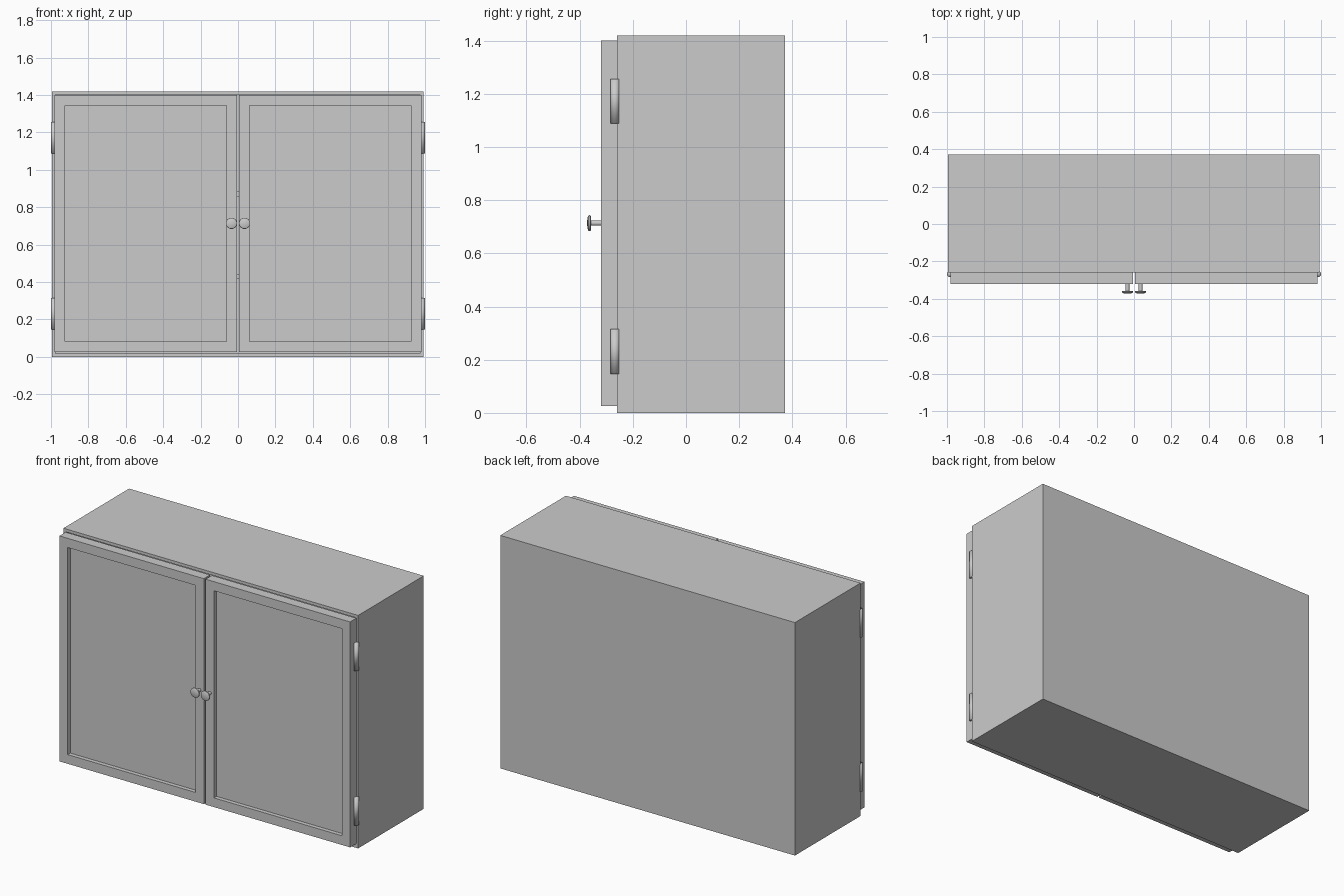
import bpy, bmesh, math
from mathutils import Matrix, Vector

cube = bpy.data.objects.get("Cube")
if cube:
    bpy.data.objects.remove(cube, do_unlink=True)

grey = bpy.data.materials.new("plain grey")
grey.use_nodes = True
grey.diffuse_color = (0.6, 0.6, 0.6, 1)
grey.node_tree.nodes["Principled BSDF"].inputs["Base Color"].default_value = (0.6, 0.6, 0.6, 1)


def finish(bm, name):
    bmesh.ops.recalc_face_normals(bm, faces=bm.faces[:])
    mesh = bpy.data.meshes.new(name)
    bm.to_mesh(mesh)
    bm.free()
    mesh.materials.append(grey)
    obj = bpy.data.objects.new(name, mesh)
    bpy.context.collection.objects.link(obj)
    return obj


def box_mesh(low, high):
    low, high = Vector(low), Vector(high)
    bm = bmesh.new()
    bmesh.ops.create_cube(bm, size=1)
    bmesh.ops.transform(bm, verts=bm.verts[:], matrix=Matrix.Translation((low + high) / 2)
                        @ Matrix.Diagonal((*(high - low), 1)))
    return bm


def recess_front(bm, border, depth):
    """Inset the front face and push the middle back."""
    bm.normal_update()
    front = min(bm.faces, key=lambda f: f.normal.y)
    bmesh.ops.inset_region(bm, faces=[front], thickness=border, use_even_offset=True)
    rim = bmesh.ops.extrude_discrete_faces(bm, faces=[front])["faces"][0]
    bmesh.ops.translate(bm, verts=rim.verts[:], vec=(0, depth, 0))


def smooth(obj, angle):
    bpy.ops.object.select_all(action="DESELECT")
    obj.select_set(True)
    bpy.context.view_layer.objects.active = obj
    bpy.ops.object.shade_smooth_by_angle(angle=math.radians(angle))


left, right, front, back, height, wall = -0.995, 0.992, -0.26, 0.372, 1.42, 0.018

# Open-fronted cabinet
carcass = box_mesh((left, front, 0), (right, back, height))
recess_front(carcass, wall, back - front - wall)
finish(carcass, "cabinet_body")

# Inner shelves
for name, z in (("lower_shelf", 0.43), ("upper_shelf", 0.87)):
    finish(box_mesh((left + wall, front + 0.02, z - 0.013),
                    (right - wall, back - wall, z + 0.013)), name)

# Knob outline: radius and distance out from the door
knob_profile = [(0, 0), (0.01, 0), (0.01, 0.037), (0.026, 0.037),
                (0.03, 0.041), (0.029, 0.047), (0.02, 0.051), (0, 0.052)]

for side, label in ((1, "left"), (-1, "right")):
    # Door with sunken panel
    xs = sorted((side * 0.006, side * 0.98))
    door = box_mesh((xs[0], -0.32, 0.026), (xs[1], front, 1.4))
    recess_front(door, 0.056, 0.025)
    finish(door, label + "_door")

    # Turned knob
    bm = bmesh.new()
    verts = [bm.verts.new((r, -d, 0)) for r, d in knob_profile]
    edges = [bm.edges.new(pair) for pair in zip(verts, verts[1:])]
    bmesh.ops.spin(bm, geom=verts + edges, cent=(0, 0, 0), axis=(0, 1, 0),
                   angle=math.tau, steps=32)
    bmesh.ops.remove_doubles(bm, verts=bm.verts[:], dist=0.0001)
    bmesh.ops.translate(bm, verts=bm.verts[:], vec=(side * 0.035, -0.32, 0.714))
    smooth(finish(bm, label + "_knob"), 40)

    # Barrel hinges, softly shaded over their ends
    for name, z in (("lower", 0.231), ("upper", 1.172)):
        bm = bmesh.new()
        bmesh.ops.create_cone(bm, cap_ends=True, segments=32, radius1=0.0175,
                              radius2=0.0175, depth=0.168,
                              matrix=Matrix.Translation((side * 0.9825, -0.267, z)))
        smooth(finish(bm, f"{label}_{name}_hinge"), 180)
